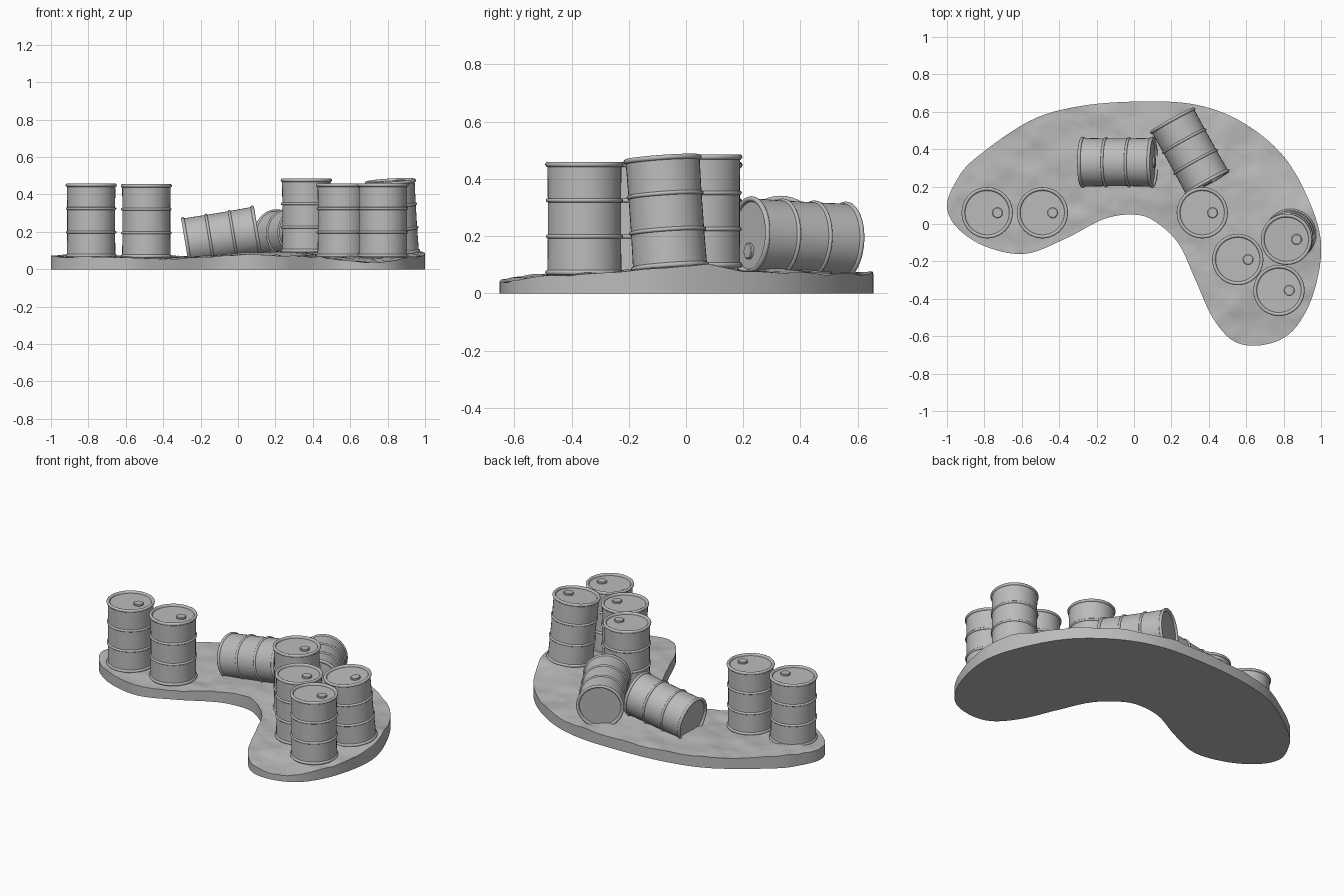
import bpy, bmesh, math, random
from mathutils import Vector, Matrix, noise, geometry

cube = bpy.data.objects.get("Cube")
if cube:
    bpy.data.objects.remove(cube, do_unlink=True)

random.seed(4)
GREY = (0.5, 0.5, 0.5, 1.0)
mat = bpy.data.materials.new("plain_grey")
mat.use_nodes = True
mat.diffuse_color = GREY
mat.node_tree.nodes["Principled BSDF"].inputs["Base Color"].default_value = GREY


def add_object(name, bm, angle):
    """Turn a bmesh into a named, smooth-shaded object."""
    bmesh.ops.recalc_face_normals(bm, faces=bm.faces)
    mesh = bpy.data.meshes.new(name)
    bm.to_mesh(mesh)
    bm.free()
    mesh.materials.append(mat)
    obj = bpy.data.objects.new(name, mesh)
    bpy.context.collection.objects.link(obj)
    bpy.ops.object.select_all(action='DESELECT')
    obj.select_set(True)
    bpy.context.view_layer.objects.active = obj
    bpy.ops.object.shade_smooth_by_angle(angle=math.radians(angle))
    return obj


def lathe(name, profile, steps=40):
    """Spin (radius, height) points around z."""
    bm = bmesh.new()
    verts = [bm.verts.new((r, 0, z)) for r, z in profile]
    edges = [bm.edges.new(pair) for pair in zip(verts, verts[1:])]
    bmesh.ops.spin(bm, geom=verts + edges, cent=(0, 0, 0), axis=(0, 0, 1),
                   angle=math.tau, steps=steps, use_duplicate=False)
    bmesh.ops.remove_doubles(bm, verts=bm.verts, dist=0.0002)
    return add_object(name, bm, 40)


# Drum shape: recessed ends, rolled rims and two raised hoops
HEIGHT, BODY, RIM, HOOP = 0.395, 0.128, 0.009, 0.007


def arc(radius, z, size, start, end, count=7):
    angles = [math.radians(start + (end - start) * i / (count - 1)) for i in range(count)]
    return [(radius + size * math.cos(a), z + size * math.sin(a)) for a in angles]


def drum_profile():
    pts = [(0, 0.012), (BODY - 0.01, 0.012)]
    pts += arc(BODY, RIM, RIM, -180, 80, 11)
    for part in (1, 2):
        pts += arc(BODY, HEIGHT * (0.02 + 0.32 * part), HOOP, -90, 90)
    pts += arc(BODY, HEIGHT - RIM, RIM, -80, 180, 11)
    return pts + [(BODY - 0.01, HEIGHT - 0.012), (0, HEIGHT - 0.012)]


def add_drum(name, base, axis, bung_side):
    z = Vector(axis).normalized()
    side = Vector(bung_side)
    x = (side - z * side.dot(z)).normalized()
    place = Matrix((x, z.cross(x), z)).transposed().to_4x4()
    place.translation = base
    drum = lathe(name, drum_profile())
    drum.matrix_world = place
    # Filler cap on the lid
    bung = lathe(name + "_bung", [(0, -0.003), (0.028, -0.003), (0.028, 0.008),
                                  (0.025, 0.011), (0, 0.011)], 20)
    bung.matrix_world = place @ Matrix.Translation((0.055, 0, HEIGHT - 0.012))


UP, LEFT = (0, 0, 1), (1, 0, 0)
add_drum("drum_outer", (-0.785, 0.06, 0.064), UP, LEFT)
add_drum("drum_inner", (-0.49, 0.06, 0.06), UP, LEFT)
add_drum("drum_centre", (0.365, 0.06, 0.09), UP, LEFT)
add_drum("drum_middle", (0.555, -0.19, 0.064), UP, LEFT)
add_drum("drum_front", (0.775, -0.355, 0.064), UP, LEFT)
add_drum("drum_leaning", (0.838, -0.055, 0.083), (-0.06, -0.07, 1), LEFT)
add_drum("drum_fallen_long", (-0.283, 0.33, 0.142), (0.986, 0, 0.165), (0, 0, -1))
add_drum("drum_fallen_angled", (0.203, 0.56, 0.183), (0.486, -0.874, 0.05), (0, 0, -1))

# Kidney-shaped ground outline, rounded into a smooth loop
OUTLINE = [(-1, .1), (-.95, .23), (-.85, .35), (-.56, .55), (-.29, .63), (.03, .655),
           (.32, .64), (.56, .555), (.78, .385), (.92, .16), (1, -.1), (.96, -.37),
           (.85, -.57), (.7, -.645), (.54, -.63), (.42, -.5), (.325, -.29), (.235, -.1),
           (.11, .015), (0, .05), (-.16, .027), (-.37, -.08), (-.585, -.16),
           (-.8, -.118), (-.95, -.015)]


def smooth_loop(points, cuts=6):
    pts = [Vector(p) for p in points]
    n, loop = len(pts), []
    for i in range(n):
        a, b, c, d = (pts[(i + k) % n] for k in (-1, 0, 1, 2))
        for j in range(cuts):
            t = j / cuts
            loop.append(0.5 * (2 * b + (c - a) * t + (2 * a - 5 * b + 4 * c - d) * t ** 2
                               + (3 * b - a - 3 * c + d) * t ** 3))
    return loop


# Rises and dips of the ground: centre x, centre y, spread, height
MOUNDS = [(0.9, 0, 0.25, 0.032), (0.2, 0.25, 0.3, 0.028), (0.7, -0.65, 0.2, -0.028),
          (-0.85, 0.25, 0.15, 0.018), (-0.3, 0, 0.2, -0.008)]


def ground_height(p):
    z = 0.064
    for mx, my, spread, rise in MOUNDS:
        z += rise * math.exp(-((p.x - mx) ** 2 + (p.y - my) ** 2) / spread ** 2)
    warped = Vector((p.x * 6 + p.y * 2, p.y * 9, 0.4))
    z += 0.010 * noise.noise(warped)
    # Rocky ledges
    z += 0.007 * abs(noise.noise(warped * 1.7)) + 0.004 * noise.noise(warped * 3.5)
    return max(z, 0.03)


def inside_gap(p, loop):
    return min((p - q).length for q in loop)


def add_ground():
    loop = smooth_loop(OUTLINE)
    n, step = len(loop), 0.025
    points = list(loop)
    for i in range(int(2 / step)):
        for j in range(int(1.32 / step)):
            p = Vector((-1 + i * step, -0.66 + j * step))
            p += Vector((random.uniform(-1, 1), random.uniform(-1, 1))) * step * 0.3
            if inside_gap(p, loop) > step * 0.6:
                points.append(p)
    ring = [(i, (i + 1) % n) for i in range(n)]
    coords, _, faces, *_ = geometry.delaunay_2d_cdt(points, ring, [], 1, 1e-5)
    bm = bmesh.new()
    verts = [bm.verts.new((p.x, p.y, ground_height(p))) for p in coords]
    for f in faces:
        bm.faces.new([verts[i] for i in f])
    bmesh.ops.delete(bm, geom=[v for v in bm.verts if not v.link_faces], context='VERTS')
    # Upright side wall and flat underside
    rim = [e for e in bm.edges if e.is_boundary]
    out = bmesh.ops.extrude_edge_only(bm, edges=rim)["geom"]
    for v in out:
        if isinstance(v, bmesh.types.BMVert):
            v.co.z = 0
    bmesh.ops.contextual_create(bm, geom=[e for e in out if isinstance(e, bmesh.types.BMEdge)])
    add_object("ground", bm, 35)


add_ground()
